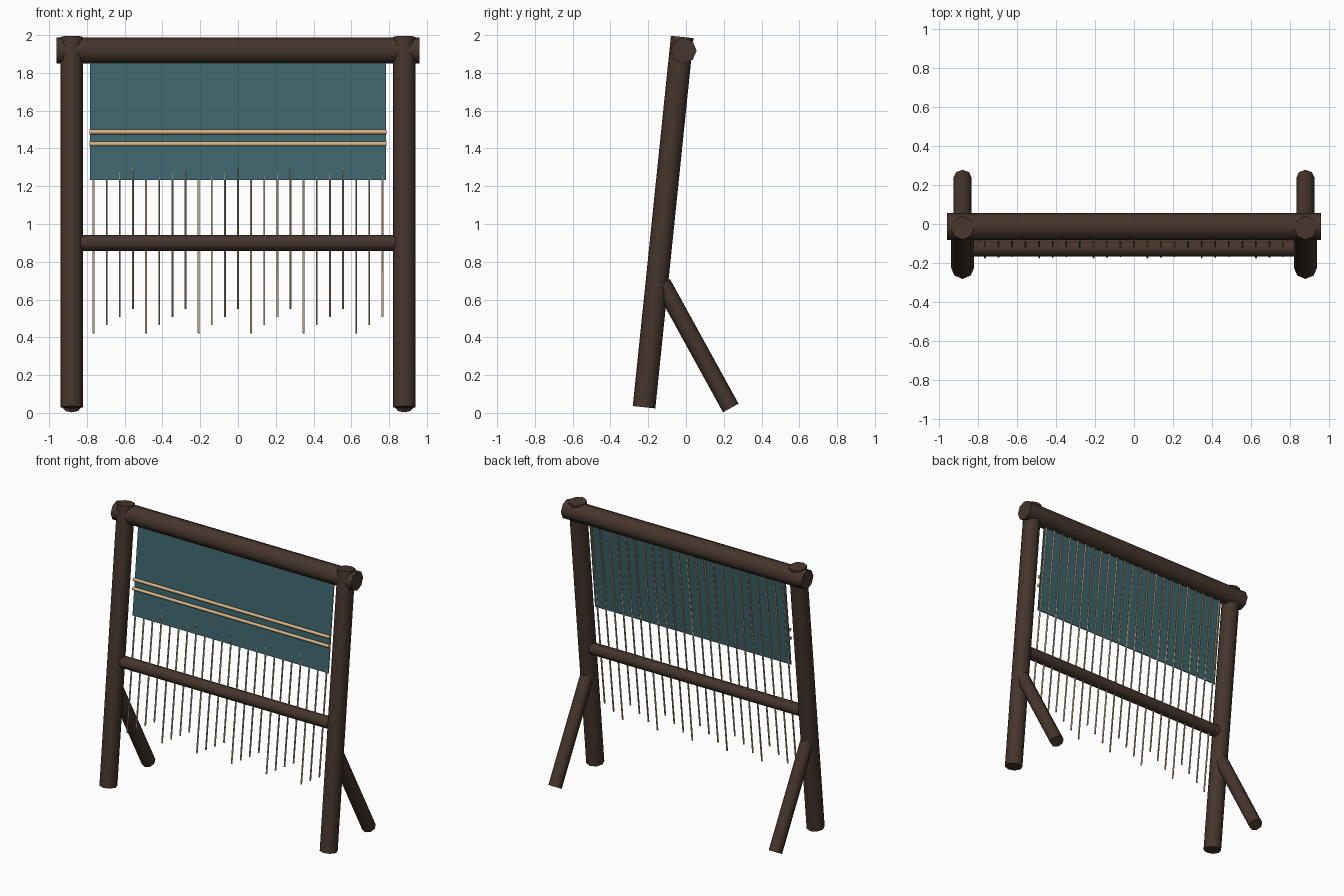
import bpy, bmesh, math
from mathutils import Matrix, Vector

cube = bpy.data.objects.get("Cube")
if cube:
    bpy.data.objects.remove(cube)


def material(name, rgb):
    m = bpy.data.materials.new(name)
    m.use_nodes = True
    m.diffuse_color = (*rgb, 1)
    m.node_tree.nodes["Principled BSDF"].inputs["Base Color"].default_value = (*rgb, 1)
    return m


WOOD = material("dark wood", (0.061, 0.036, 0.026))
CLOTH = material("teal cloth", (0.048, 0.132, 0.153))
PALE = material("pale wood", (0.67, 0.46, 0.25))
YARN = material("undyed yarn", (0.49, 0.37, 0.22))


def add_object(name, bm, mat):
    mesh = bpy.data.meshes.new(name)
    bm.to_mesh(mesh)
    bm.free()
    mesh.materials.append(mat)
    obj = bpy.data.objects.new(name, mesh)
    bpy.context.collection.objects.link(obj)
    bpy.ops.object.select_all(action="DESELECT")
    obj.select_set(True)
    bpy.context.view_layer.objects.active = obj
    bpy.ops.object.shade_smooth_by_angle(angle=math.radians(60))
    return obj


def add_rod(bm, start, end, radius, sides=8):
    """Straight capped pole whose corners point along the main axes."""
    a, b = Vector(start), Vector(end)
    d = b - a
    if abs(d.x) > 0.01:
        turn = Matrix.Rotation(math.pi / 2, 4, "Y")
    else:
        turn = Matrix.Rotation(math.atan2(-d.y, d.z), 4, "X")
    bmesh.ops.create_cone(bm, cap_ends=True, segments=sides, radius1=radius, radius2=radius,
                          depth=d.length, matrix=Matrix.Translation((a + b) / 2) @ turn)


def rod(name, start, end, radius, mat):
    bm = bmesh.new()
    add_rod(bm, start, end, radius)
    return add_object(name, bm, mat)


def lean(z):
    """Depth of the leaning post axis at a height."""
    return -0.222 + 0.103 * (z - 0.03)


# Leaning posts and their rear braces
for side, x in (("left", 0.88), ("right", -0.88)):
    rod(side + "_post", (x, lean(0.03), 0.03), (x, lean(1.99), 1.99), 0.06, WOOD)
    rod(side + "_brace", (x, -0.126, 0.686), (x, 0.237, 0.026), 0.047, WOOD)

# Cross beams
rod("top_beam", (-0.96, -0.013, 1.918), (0.96, -0.013, 1.918), 0.069, WOOD)
rod("lower_bar", (-0.835, -0.125, 0.9), (0.835, -0.125, 0.9), 0.043, WOOD)

# Woven cloth, a thin leaning sheet
FRONT = 0.012
bm = bmesh.new()
bmesh.ops.create_cube(bm, size=1)
for v in bm.verts:
    z = 1.88 if v.co.z > 0 else 1.232
    v.co = (1.565 * v.co.x, lean(z) + FRONT + (0.006 if v.co.y > 0 else 0), z)
add_object("woven_cloth", bm, CLOTH)

# Two pale rods across the cloth
for name, z in (("upper_heddle_rod", 1.487), ("lower_heddle_rod", 1.424)):
    y = lean(z) + FRONT - 0.01
    rod(name, (-0.785, y, z), (0.785, y, z), 0.012, PALE)

# Warp threads hang behind the cloth and slant through it near its hem
bm = bmesh.new()
THICK, TOP, BACK = 0.0055, 1.88, 0.012
for i in range(23):
    x = (i - 11) * 0.0695
    step = i % 4
    low = 0.422 + 0.043 * step
    cross = 1.2 + 0.05 * step
    slope = (BACK - THICK) / (TOP - cross)
    foot = lean(low) + FRONT + THICK - slope * (cross - low)
    add_rod(bm, (x, lean(TOP) + FRONT + BACK, TOP), (x, foot, low), THICK, 6)
add_object("warp_threads", bm, YARN)
